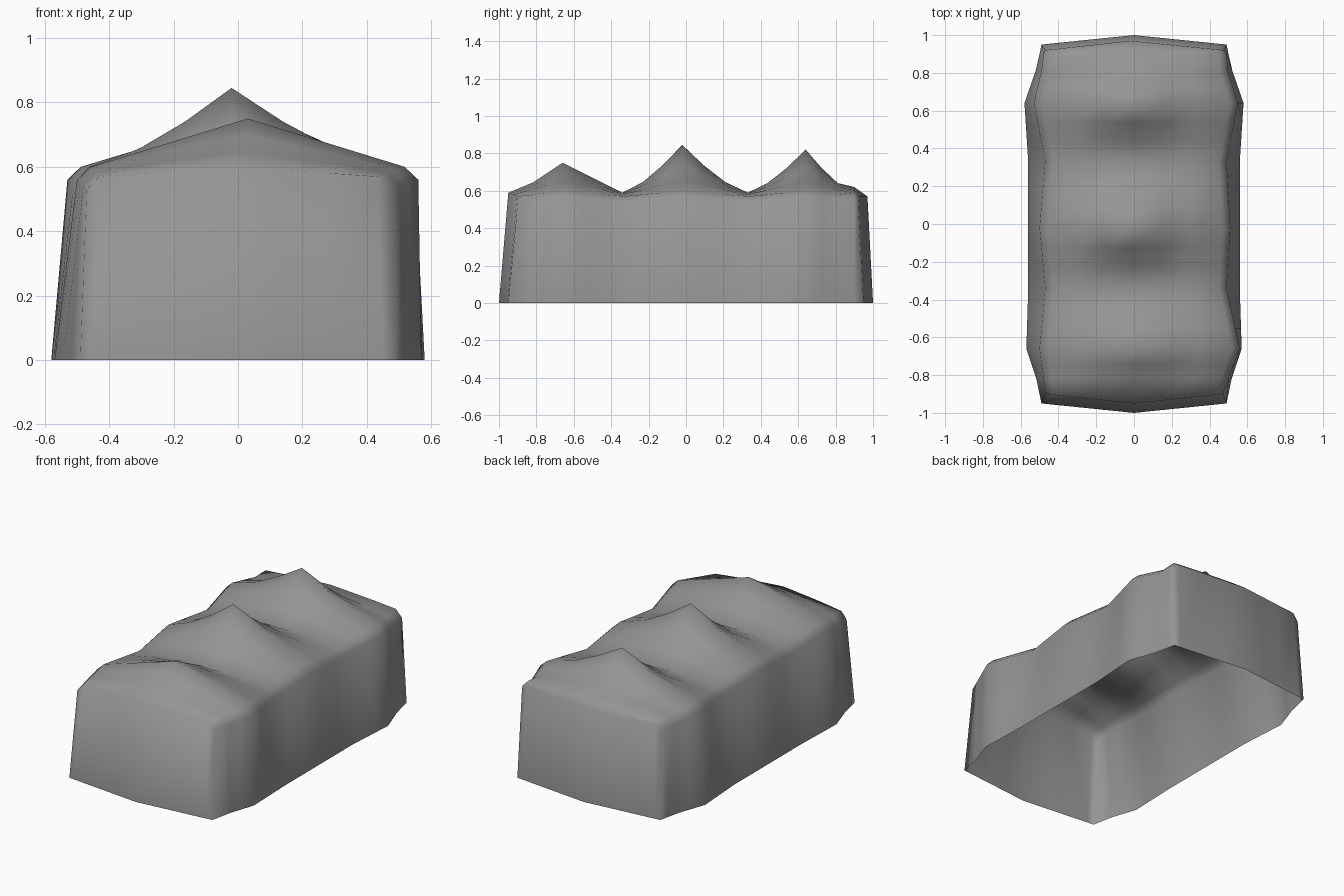
import bpy
import bmesh

cube = bpy.data.objects.get("Cube")
if cube:
    bpy.data.objects.remove(cube)


def mix(start, end, amount):
    return start + (end - start) * amount


# Each bay: front, peak and back y, peak height, sharpness,
# then half width at the ground and eave reach to -x and +x, at the peak
bays = [
    (-0.9, -0.66, -0.34, 0.75, 1.0, 0.57, 0.5, 0.56),
    (-0.34, -0.02, 0.33, 0.845, 1.4, 0.56, 0.5, 0.51),
    (0.33, 0.64, 0.9, 0.82, 1.4, 0.58, 0.53, 0.55),
]
columns = [-1, -0.92, -0.6, -0.3, 0, 0.3, 0.6, 0.92, 1]
right = len(columns) - 1

bm = bmesh.new()
roof, ground = [], {}


def add_row(y, width, reaches, shoulder, ridge, power, end, shift):
    """One crosswise row of the roof, with ground points below its rim."""
    i = len(roof)
    row = []
    for j, u in enumerate(columns):
        inward = 1 - abs(u)
        fall = max(0, 1 - abs(u) / 0.92) ** power
        z = mix(shoulder, ridge, fall)
        if abs(u) == 1:
            z -= 0.04
        bulge = end * 0.05 * inward
        x = u * reaches[u > 0] + shift * inward
        row.append(bm.verts.new((x, y + bulge, z)))
        if end or abs(u) == 1:
            ground_y = end * 0.95 + bulge if end else y
            ground[i, j] = bm.verts.new((width * u, ground_y, 0))
    roof.append(row)


# Three bays, each rising from a valley to its peak and sinking again
for front, peak, back, height, sharp, width, reach_a, reach_b in bays:
    steps = [(front, 1), (front, 0.66), (front, 0.33), (peak, 0),
             (back, 0.33), (back, 0.66)]
    for edge, t in steps:
        outer = abs(edge) > 0.8
        add_row(mix(peak, edge, t),
                mix(width, 0.49 if outer else 0.56, t),
                (mix(reach_a, 0.47, t), mix(reach_b, 0.47 if outer else 0.49, t)),
                mix(0.6, 0.57, t),
                mix(0.59, height, (1 - t) ** sharp),
                mix(sharp, 0.6, t),
                -1 if outer and edge < 0 and t == 1 else 0,
                (reach_b - reach_a - 0.03) * (1 - t))

# Rounded rear edge
add_row(0.9, 0.5, (0.48, 0.49), 0.59, 0.62, 0.8, 0, 0)
add_row(0.92, 0.49, (0.47, 0.48), 0.57, 0.57, 1, 1, -0.02)
last = len(roof) - 1

for i in range(last):
    for j in range(right):
        bm.faces.new((roof[i][j], roof[i][j + 1],
                      roof[i + 1][j + 1], roof[i + 1][j]))

# Walls down from the rim, left open underneath
rim = [(0, j) for j in range(right)]
rim += [(i, right) for i in range(last)]
rim += [(last, j) for j in range(right, 0, -1)]
rim += [(i, 0) for i in range(last, 0, -1)]
for a, b in zip(rim, rim[1:] + rim[:1]):
    bm.faces.new((ground[a], ground[b], roof[b[0]][b[1]], roof[a[0]][a[1]]))

bmesh.ops.recalc_face_normals(bm, faces=bm.faces)
for face in bm.faces:
    face.smooth = True

mesh = bpy.data.meshes.new("tent_canopy")
bm.to_mesh(mesh)
bm.free()
tent = bpy.data.objects.new("tent_canopy", mesh)
bpy.context.collection.objects.link(tent)

# Plain grey cloth
grey = bpy.data.materials.new("grey_canvas")
grey.use_nodes = True
color = (0.3, 0.3, 0.3, 1)
grey.diffuse_color = color
grey.node_tree.nodes["Principled BSDF"].inputs["Base Color"].default_value = color
mesh.materials.append(grey)
